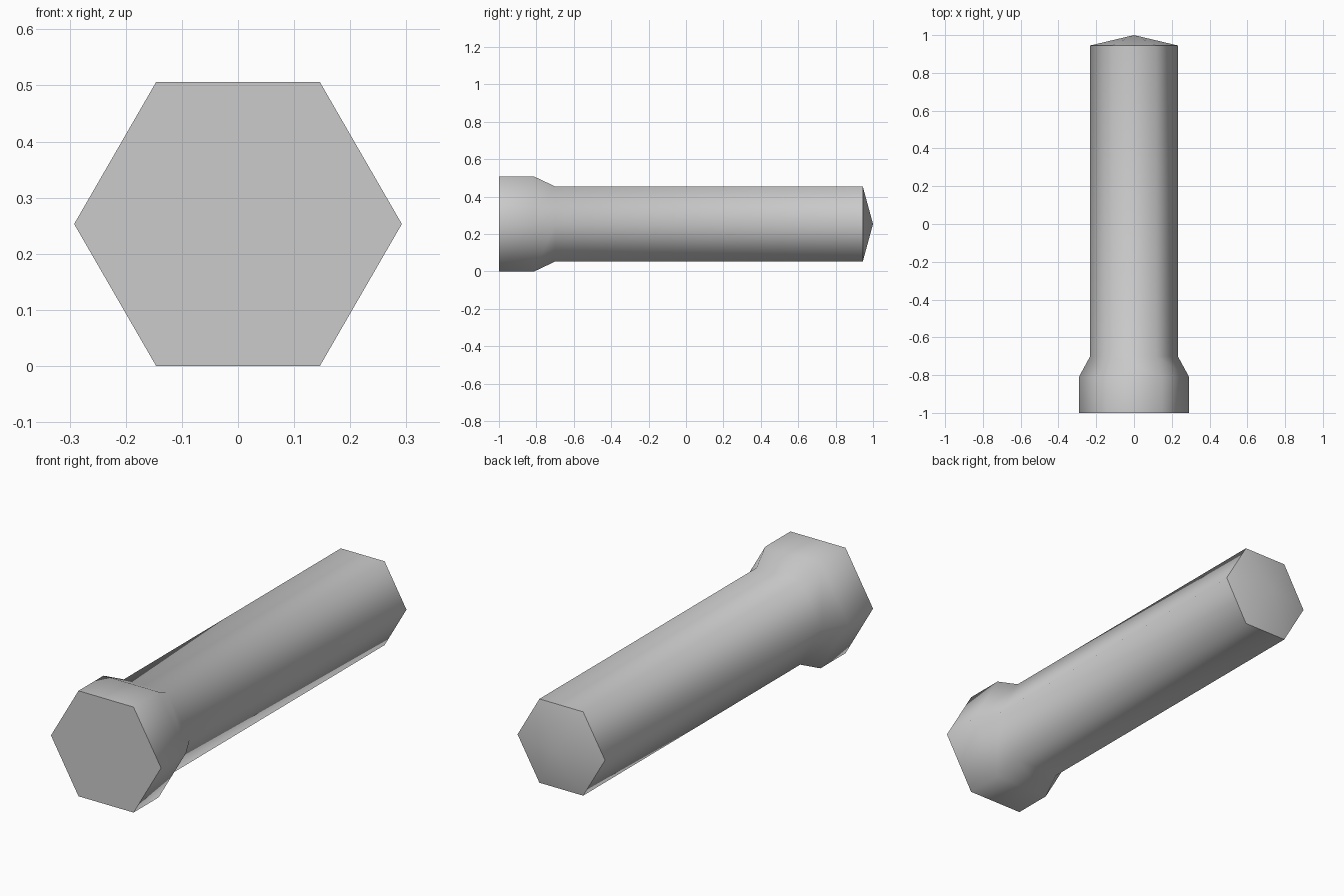
import bpy
import bmesh
from math import cos, sin, pi, radians

cube = bpy.data.objects.get("Cube")
if cube:
    bpy.data.objects.remove(cube, do_unlink=True)

SIDES = 6
CENTRE_Z = 0.253

# Single grey material
grey = bpy.data.materials.new("plain grey")
grey.use_nodes = True
colour = (0.6, 0.6, 0.6, 1.0)
grey.diffuse_color = colour
grey.node_tree.nodes["Principled BSDF"].inputs["Base Color"].default_value = colour

# Profile along y: head, flare, shaft (y, corner radius)
profile = [(-1.0, 0.292), (-0.81, 0.292), (-0.70, 0.232), (0.945, 0.232)]

bm = bmesh.new()
rings = [[bm.verts.new((r * cos(2 * pi * i / SIDES), y,
                        CENTRE_Z + r * sin(2 * pi * i / SIDES)))
          for i in range(SIDES)] for y, r in profile]

# Side walls between neighbouring rings
for a, b in zip(rings, rings[1:]):
    for i in range(SIDES):
        j = (i + 1) % SIDES
        bm.faces.new((a[i], a[j], b[j], b[i]))

# Flat head cap and shallow pointed tip
bm.faces.new(rings[0])
tip = bm.verts.new((0, 1.0, CENTRE_Z))
for i in range(SIDES):
    bm.faces.new((rings[-1][i], rings[-1][(i + 1) % SIDES], tip))
bmesh.ops.recalc_face_normals(bm, faces=bm.faces)

mesh = bpy.data.meshes.new("hex_pin")
bm.to_mesh(mesh)
bm.free()
mesh.materials.append(grey)
pin = bpy.data.objects.new("hex_pin", mesh)
bpy.context.collection.objects.link(pin)

# Smooth around the six sides, sharp at both end rims
bpy.ops.object.select_all(action="DESELECT")
pin.select_set(True)
bpy.context.view_layer.objects.active = pin
bpy.ops.object.shade_smooth_by_angle(angle=radians(65))
